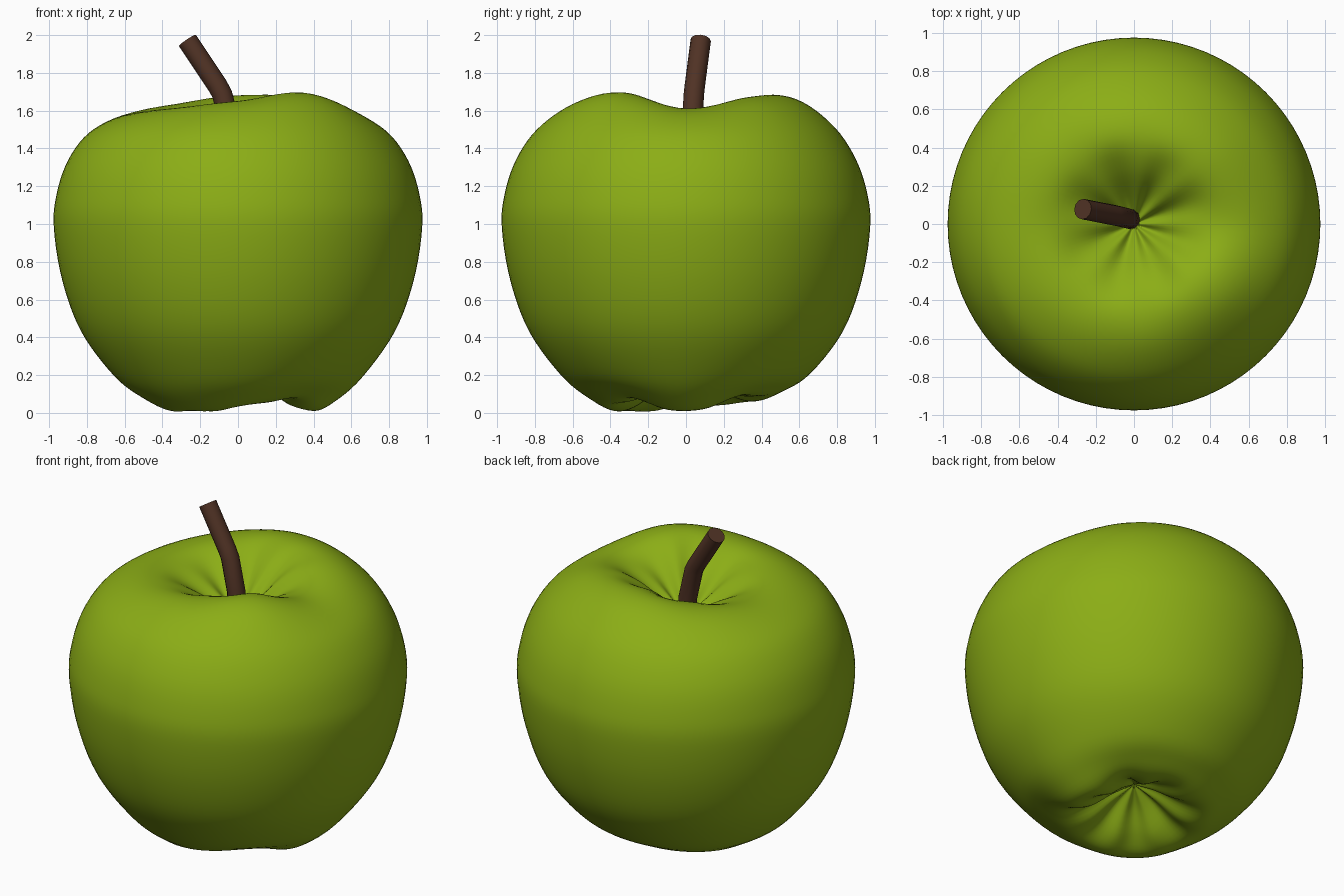
import bpy, bmesh, math
from mathutils import Vector

if "Cube" in bpy.data.objects:
    bpy.data.objects.remove(bpy.data.objects["Cube"])

SEG, SUB = 80, 5


def material(name, color):
    m = bpy.data.materials.new(name)
    m.diffuse_color = color
    m.use_nodes = True
    m.node_tree.nodes["Principled BSDF"].inputs["Base Color"].default_value = m.diffuse_color
    return m


def spline(a, b, c, d, t):
    return 0.5 * (2 * b + (c - a) * t + (2 * a - 5 * b + 4 * c - d) * t * t
                  + (3 * b - a - 3 * c + d) * t ** 3)


def around(values, ang):
    # smooth periodic interpolation of values spaced evenly around the axis
    n = len(values)
    f = ang / math.tau * n
    i = int(f)
    return spline(*[values[(i + k) % n] for k in (-1, 0, 1, 2)], f - i)


def make_object(name, bm, mat):
    bmesh.ops.recalc_face_normals(bm, faces=bm.faces)
    me = bpy.data.meshes.new(name)
    bm.to_mesh(me)
    bm.free()
    ob = bpy.data.objects.new(name, me)
    bpy.context.collection.objects.link(ob)
    me.materials.append(mat)
    bpy.context.view_layer.objects.active = ob
    ob.select_set(True)
    bpy.ops.object.shade_smooth_by_angle(angle=math.radians(50))
    ob.select_set(False)
    return ob


def bridge(bm, r0, r1):
    n = len(r0)
    for i in range(n):
        j = (i + 1) % n
        bm.faces.new((r0[i], r0[j], r1[j], r1[i]))


# Apple profile: radius, height, weight of top lobes, weight of bottom lobes, fold depth
profile = [Vector(p) for p in (
    (0, .25, 0, 0, 0), (.13, .18, 0, .3, .015), (.27, .08, 0, .8, .02),
    (.40, .04, 0, 1, .005), (.52, .09, 0, .7, 0), (.66, .20, 0, .25, 0),
    (.83, .43, 0, 0, 0), (.93, .70, 0, 0, 0), (.975, .98, 0, 0, 0),
    (.96, 1.16, 0, 0, 0), (.90, 1.34, .05, 0, 0), (.79, 1.50, .3, 0, 0),
    (.62, 1.62, .8, 0, 0), (.45, 1.65, 1, 0, 0), (.29, 1.58, .8, 0, .012),
    (.12, 1.44, .2, 0, .018), (0, 1.36, 0, 0, 0))]
# Lobe heights every 45 degrees, starting from +x
top_lobes = (-.04, .02, .03, -.02, -.06, -.04, 0, .045)
bottom_lobes = (-.035, .05, .04, .01, 0, -.035, -.01, .035)

rings = []
last = len(profile) - 1
for i in range(last):
    pts = [profile[min(max(i + k, 0), last)] for k in (-1, 0, 1, 2)]
    rings += [spline(*pts, s / SUB) for s in range(SUB)]

bm = bmesh.new()
prev = None
for r, z, wt, wb, fold in rings[1:]:
    ring = []
    for s in range(SEG):
        a = math.tau * s / SEG
        h = (z + wt * around(top_lobes, a) + wb * around(bottom_lobes, a)
             + fold * math.cos(8 * a + .8 * math.sin(a)))
        ring.append(bm.verts.new((r * math.cos(a), r * math.sin(a), h)))
    if prev:
        bridge(bm, prev, ring)
    else:
        first = ring
    prev = ring
for ring, z in ((first, .25), (prev, 1.36)):
    pole = bm.verts.new((0, 0, z))
    for s in range(SEG):
        bm.faces.new((ring[s], ring[(s + 1) % SEG], pole))
make_object("apple_body", bm, material("green_skin", (.26, .42, .008, 1)))

# Stem: bent tube with a flat cut end
path = [Vector(p) for p in ((-.015, .025, 1.30), (-.035, .03, 1.50), (-.085, .042, 1.69),
                            (-.11, .047, 1.735), (-.268, .078, 1.972))]
bm = bmesh.new()
prev = None
for i, p in enumerate(path):
    d = (path[min(i + 1, len(path) - 1)] - path[max(i - 1, 0)]).normalized()
    u = Vector((0, 1, 0)).cross(d).normalized()
    v = d.cross(u)
    ring = []
    for s in range(12):
        a = math.tau * s / 12
        ring.append(bm.verts.new(p + .054 * (u * math.cos(a) + v * math.sin(a))))
    if prev:
        bridge(bm, prev, ring)
    else:
        bm.faces.new(ring)
    prev = ring
bm.faces.new(prev)
make_object("stem", bm, material("brown_stem", (.08, .032, .018, 1)))
